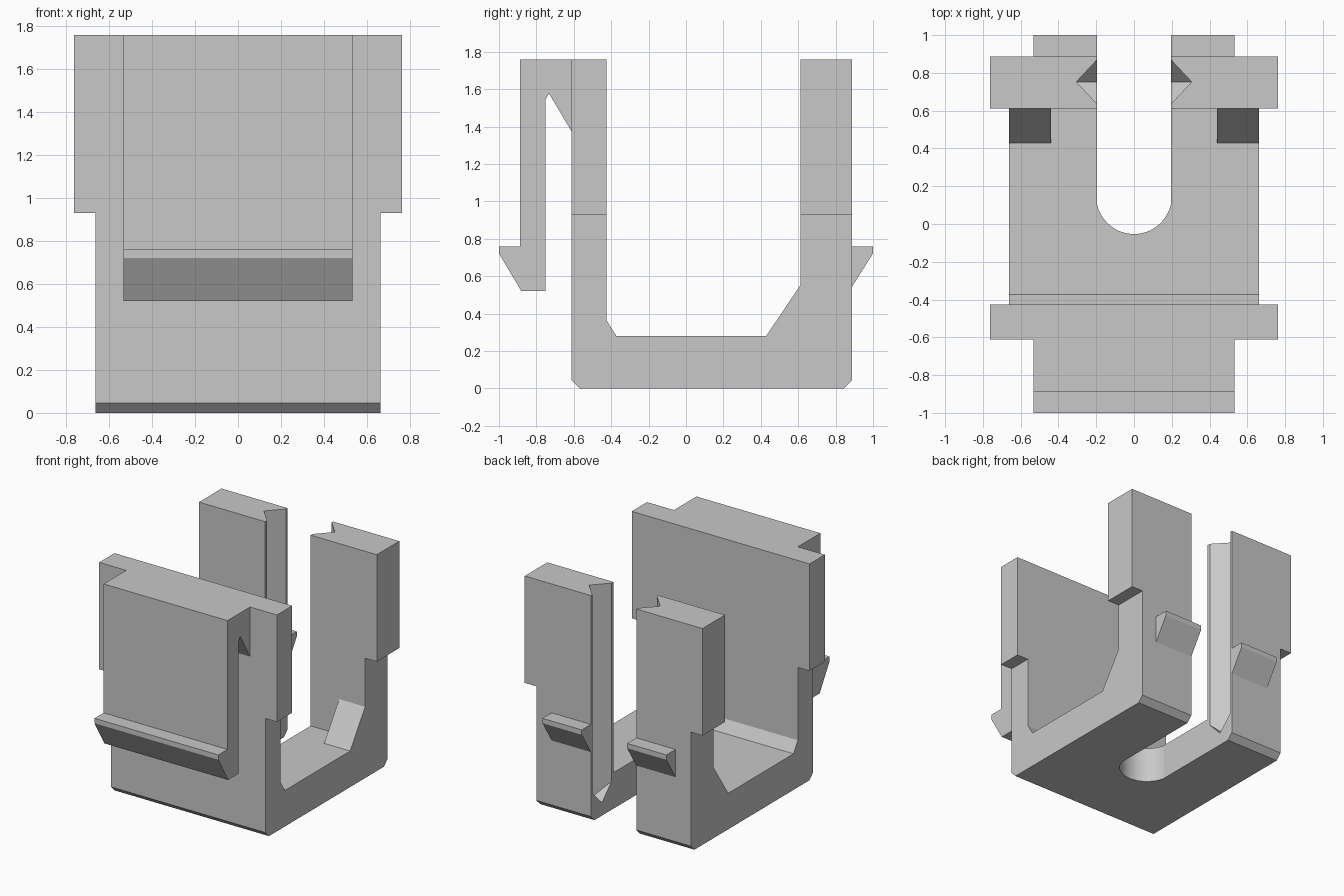
import bpy, bmesh, math
from mathutils import Vector

cube = bpy.data.objects.get("Cube")
if cube:
    bpy.data.objects.remove(cube, do_unlink=True)

grey = bpy.data.materials.new("plain grey plastic")
grey.use_nodes = True
COLOUR = (0.58, 0.58, 0.58, 1)
grey.diffuse_color = COLOUR
grey.node_tree.nodes["Principled BSDF"].inputs["Base Color"].default_value = COLOUR

# Main dimensions
HALF, WING, ARM, SLOT = 0.663, 0.763, 0.532, 0.195
TOP, STEP, FLOOR = 1.76, 0.93, 0.28
FRONT, FRONT_IN, BACK_IN, BACK = -0.612, -0.425, 0.612, 0.888


def finish(name, bm):
    bmesh.ops.recalc_face_normals(bm, faces=bm.faces[:])
    mesh = bpy.data.meshes.new(name)
    bm.to_mesh(mesh)
    bm.free()
    mesh.materials.append(grey)
    obj = bpy.data.objects.new(name, mesh)
    bpy.context.collection.objects.link(obj)
    return obj


def prism(name, profile, lo, hi, axis="x"):
    """Extrude a (y, z) profile along x, or an (x, y) profile along z."""
    bm = bmesh.new()
    if axis == "x":
        verts = [bm.verts.new((lo, a, b)) for a, b in profile]
        move = Vector((hi - lo, 0, 0))
    else:
        verts = [bm.verts.new((a, b, lo)) for a, b in profile]
        move = Vector((0, 0, hi - lo))
    face = bm.faces.new(verts)
    out = bmesh.ops.extrude_face_region(bm, geom=[face], use_keep_orig=True)
    moved = [g for g in out["geom"] if isinstance(g, bmesh.types.BMVert)]
    bmesh.ops.translate(bm, vec=move, verts=moved)
    return finish(name, bm)


def rect(y0, y1, z0, z1):
    return [(y0, z0), (y1, z0), (y1, z1), (y0, z1)]


def cut(obj, cutter):
    mod = obj.modifiers.new("cut", "BOOLEAN")
    mod.operation = "DIFFERENCE"
    mod.solver = "EXACT"
    mod.object = cutter
    cutter.hide_render = True
    cutter.hide_set(True)


# U-shaped body with chamfered lower edges
body = prism("body", [
    (FRONT, 0.045), (-0.567, 0), (0.843, 0), (BACK, 0.045), (BACK, TOP),
    (BACK_IN, TOP), (BACK_IN, FLOOR), (-0.372, FLOOR), (FRONT_IN, 0.365),
    (FRONT_IN, TOP), (FRONT, TOP)], -HALF, HALF)

# Round-ended slot open towards the back
R, CY = 0.2, 0.147
arc = math.asin(SLOT / R)
N = 40
slot = [(R * math.sin(t), CY - R * math.cos(t))
        for t in (-arc + 2 * arc * i / N for i in range(N + 1))]
slot_cutter = prism("slot_cutter", slot + [(SLOT, 1.2), (-SLOT, 1.2)], -0.2, 2, "z")

# V grooves in the slot walls, ending in a pointed floor
bm = bmesh.new()
for x, y, low in [(0.305, 0.753, 0.1), (SLOT, 0.87, 0.22), (SLOT, 0.635, 0.22)]:
    for side in (-1, 1):
        for z in (low, 2):
            bm.verts.new((side * x, y, z))
bmesh.ops.convex_hull(bm, input=bm.verts[:])
groove_cutter = finish("groove_cutter", bm)

cut(body, slot_cutter)
cut(body, groove_cutter)

# Flexible front latch: arm, shoulder and hook in one profile
prism("front_latch", [
    (FRONT, TOP), (-0.888, TOP), (-0.888, 0.76), (-1, 0.76), (-1, 0.722),
    (-0.88, 0.52), (-0.752, 0.52), (-0.752, 1.54), (-0.733, 1.578),
    (FRONT, 1.375)], -ARM, ARM)

# Paired parts on the left (+x) and right (-x)
for word, s in (("left", 1), ("right", -1)):
    def pair(name, profile, a, b):
        prism(word + "_" + name, profile, *sorted((s * a, s * b)))

    pair("front_wing", rect(FRONT, FRONT_IN, STEP, TOP), HALF, WING)
    pair("back_wing", rect(BACK_IN, BACK, STEP, TOP), HALF, WING)
    pair("gusset", [(0.428, FLOOR), (BACK_IN, FLOOR), (BACK_IN, 0.553)], 0.44, HALF)
    pair("back_hook", [(BACK, 0.545), (1, 0.722), (1, 0.76), (BACK, 0.76)], SLOT, ARM)
